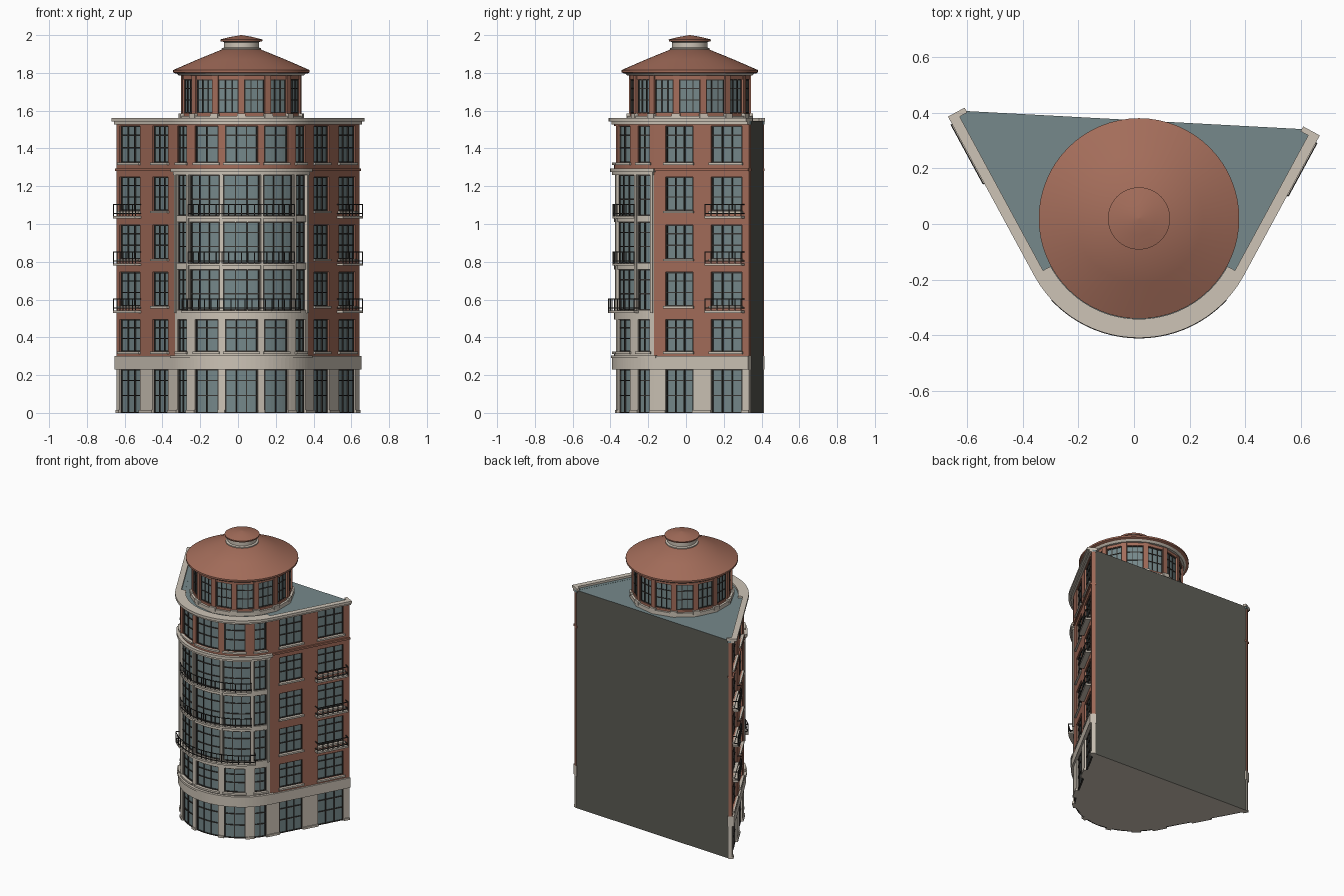
import bpy, bmesh, math
from math import sin, cos, pi, radians
from mathutils import Matrix, Vector

cube = bpy.data.objects.get("Cube")
if cube:
    bpy.data.objects.remove(cube, do_unlink=True)


def material(name, rgb):
    m = bpy.data.materials.new(name)
    m.use_nodes = True
    m.diffuse_color = (*rgb, 1)
    bsdf = next(n for n in m.node_tree.nodes if n.type == 'BSDF_PRINCIPLED')
    bsdf.inputs["Base Color"].default_value = (*rgb, 1)
    bsdf.inputs["Roughness"].default_value = 0.8
    return m


BRICK = material("brick red", (0.37, 0.153, 0.103))
STONE = material("pale stone", (0.61, 0.55, 0.47))
GLASS = material("blue grey glass", (0.18, 0.25, 0.26))
DARK = material("dark metal", (0.04, 0.037, 0.033))
BACK = material("party wall grey", (0.106, 0.106, 0.09))

# Facade path: an arc about (CX, CY) with a tangent straight wall at each end
CX, CY, R = 0.018, 0.02, 0.40
HALF = radians(61.55)
A = R * HALF
LEFT_END, RIGHT_END = -A - 0.65, A + 0.573
GLASS_R = 0.385
parts = {}


def part(name, mat):
    if name not in parts:
        parts[name] = (bmesh.new(), mat)
    return parts[name][0]


def at(t, r):
    a = max(-A, min(A, t)) / R
    s = t - a * R
    return Vector((CX + r * sin(a) + s * cos(a), CY - r * cos(a) + s * sin(a)))


def samples(t0, t1):
    stops = [t0, t1] + [A * k / 18 for k in range(-18, 19) if t0 + 1e-4 < A * k / 18 < t1 - 1e-4]
    return sorted(stops)


def band(name, mat, t0, t1, r0, r1, z0, z1):
    """Solid strip that follows the facade path."""
    bm = part(name, mat)
    rings = []
    for t in samples(t0, t1):
        i, o = at(t, r0), at(t, r1)
        rings.append([bm.verts.new((*p, z)) for p, z in ((i, z0), (o, z0), (o, z1), (i, z1))])
    for a, b in zip(rings, rings[1:]):
        for k in range(4):
            bm.faces.new((a[k], b[k], b[k - 3], a[k - 3]))
    bm.faces.new(rings[0])
    bm.faces.new(rings[-1][::-1])


def window(t0, t1, z0, z1):
    """Dark frame with mullions and transoms."""
    lo, hi, w = GLASS_R - 0.005, GLASS_R + 0.007, 0.006
    cols = 3 if t1 - t0 > 0.14 else 2
    for k in range(cols + 1):
        t = t0 + (t1 - t0 - w) * k / cols
        band("window_frames", DARK, t, t + w, lo, hi, z0, z1)
    for f in (0, 0.4, 0.75, 1):
        z = z0 + (z1 - z0 - w) * f
        band("window_frames", DARK, t0, t1, lo, hi - 0.001, z, z + w)


def wall_row(name, mat, t0, t1, base, top, z0, z1, wins, sill=True):
    """One storey of wall with openings between z0 and z1."""
    r0 = GLASS_R - 0.01
    if z0 > base:
        band(name, mat, t0, t1, r0, R, base, z0)
    if top > z1:
        band(name, mat, t0, t1, r0, R, z1, top)
    edges = [t0] + [e for w in wins for e in w] + [t1]
    for a, b in zip(edges[::2], edges[1::2]):
        band(name, mat, a, b, r0, R, z0, z1)
        if base == 0:
            band("pier_feet", STONE, a, b, r0, R + 0.007, 0, 0.015)
    for a, b in wins:
        window(a, b, z0, z1)
        if sill:
            band("window_sills", STONE, a - 0.008, b + 0.008, r0, R + 0.012, z0 - 0.012, z0)


def railing(t0, t1, r0, r1, z, h=0.075):
    """Balcony slab with a metal balustrade."""
    w = 0.004
    band("balcony_slabs", STONE, t0, t1, r0, r1, z, z + 0.012)
    for k in (0.022, h - 0.005):
        band("balcony_rails", DARK, t0, t1, r1 - w, r1, z + k, z + k + 0.005)
        for e in (t0, t1 - w):
            band("balcony_rails", DARK, e, e + w, r0, r1 - w, z + k, z + k + 0.005)
    n = round((t1 - t0) / 0.034)
    for k in range(n + 1):
        t = t0 + (t1 - t0 - w) * k / n
        band("balcony_rails", DARK, t, t + w, r1 - w, r1, z + 0.01, z + h)


def arc_windows(degrees):
    right = [(radians(a) * R, radians(b) * R) for a, b in degrees]
    c = right[0][1]
    return [(-b, -a) for a, b in right[:0:-1]] + [(-c, c)] + right[1:]


# Solid core: glass front, blank rear wall, flat roof and stone underside
bm = bmesh.new()
outline = [at(t, GLASS_R) for t in samples(LEFT_END, RIGHT_END)]
face = bm.faces.new([bm.verts.new((*p, 0)) for p in outline])
ext = bmesh.ops.extrude_face_region(bm, geom=[face])
bmesh.ops.translate(bm, vec=(0, 0, 1.545), verts=[v for v in ext["geom"] if isinstance(v, bmesh.types.BMVert)])
bmesh.ops.recalc_face_normals(bm, faces=bm.faces)
for f in bm.faces:
    f.material_index = 2 if f.normal.z < -0.5 else 1 if f.normal.y > 0.9 else 0
mesh = bpy.data.meshes.new("building_core")
bm.to_mesh(mesh)
bm.free()
core = bpy.data.objects.new("building_core", mesh)
bpy.context.collection.objects.link(core)
for m in (GLASS, BACK, STONE):
    mesh.materials.append(m)

# Storeys: base, top, window bottom, window top
storeys = [(0, 0.23, 0, 0.23), (0.30, 0.53, 0.325, 0.495), (0.53, 0.78, 0.565, 0.745),
           (0.78, 1.03, 0.815, 0.995), (1.03, 1.28, 1.07, 1.25), (1.28, 1.53, 1.325, 1.52)]
left_wins = [(-A - 0.615, -A - 0.39), (-A - 0.25, -A - 0.075)]
right_wins = [(A + 0.07, A + 0.235), (A + 0.345, A + 0.53)]
narrow = arc_windows([(0, 12.6), (18, 38), (46.5, 58)])
wide = arc_windows([(0, 14.2), (17.2, 43.3), (46.2, 58.5)])
for i, (base, top, z0, z1) in enumerate(storeys):
    side, side_mat = ("ground_walls", STONE) if i == 0 else ("brick_walls", BRICK)
    wall_row(side, side_mat, LEFT_END, -A, base, top, z0, z1, left_wins, i > 0)
    wall_row(side, side_mat, A, RIGHT_END, base, top, z0, z1, right_wins, i > 0)
    if 2 <= i <= 4:
        # Tall bay glazing with balconies
        wall_row("stone_bay", STONE, -A, A, base, top, base + 0.014, top - 0.02, wide, False)
        railing(LEFT_END + 0.03, -A - 0.375, R - 0.01, 0.436, base)
        railing(A + 0.325, A + 0.545, R - 0.01, 0.436, base)
        reach, deg = (0.432, 47) if i == 2 else (0.41, 44)
        railing(-radians(deg) * R, radians(deg) * R, R - 0.01, reach, base)
    else:
        bay, bay_mat = ("brick_walls", BRICK) if i == 5 else ("stone_bay", STONE)
        wall_row(bay, bay_mat, -A, A, base, top, z0, z1, narrow, i > 0)

# Slim columns on the curved bay
for d in (-60, -44.7, -15.7, 15.7, 44.7, 60):
    t = radians(d) * R
    band("bay_columns", STONE, t - 0.007, t + 0.007, R - 0.01, R + 0.008, 0.53, 1.27)

# Horizontal mouldings
band("ground_band", STONE, LEFT_END, RIGHT_END, 0.37, 0.412, 0.23, 0.30)
band("ground_band", STONE, -A - 0.02, A + 0.02, 0.37, 0.418, 0.29, 0.305)
band("bay_cornice", STONE, -A, A, 0.37, 0.412, 1.26, 1.275)
band("bay_cornice", STONE, -A - 0.01, A + 0.01, 0.37, 0.422, 1.275, 1.295)
band("roof_cornice", STONE, -A, A, 0.362, 0.415, 1.527, 1.542)
band("roof_cornice", STONE, -A, A, 0.362, 0.43, 1.542, 1.56)
for a, b in ((LEFT_END, -A), (A, RIGHT_END)):
    band("string_course", BRICK, a, b, 0.37, 0.41, 1.28, 1.293)
    band("roof_edge", GLASS, a, b, 0.37, 0.394, 1.528, 1.546)
    band("roof_cornice", STONE, a, b, 0.393, 0.415, 1.527, 1.542)
    band("roof_cornice", STONE, a, b, 0.393, 0.43, 1.542, 1.56)
# Cornice returns at the rear corners
band("roof_cornice", STONE, LEFT_END, LEFT_END + 0.02, 0.362, 0.395, 1.542, 1.56)
band("roof_cornice", STONE, RIGHT_END - 0.02, RIGHT_END, 0.362, 0.395, 1.542, 1.56)


def lathe(name, mat, profile, n=64):
    """Closed turned solid about the rotunda axis."""
    bm = part(name, mat)
    rings = [[bm.verts.new((CX + r * sin(2 * pi * k / n), CY - r * cos(2 * pi * k / n), z))
              for k in range(n)] for r, z in profile]
    for a, b in zip(rings, rings[1:]):
        for k in range(n):
            bm.faces.new((a[k - 1], a[k], b[k], b[k - 1]))
    bm.faces.new(rings[0][::-1])
    bm.faces.new(rings[-1])


def drum_box(name, mat, angle, x, z0, z1, r0, r1, w):
    m = (Matrix.Translation((CX, CY, 0)) @ Matrix.Rotation(angle, 4, 'Z')
         @ Matrix.Translation((x, -(r0 + r1) / 2, (z0 + z1) / 2)) @ Matrix.Diagonal((w, r1 - r0, z1 - z0, 1)))
    bmesh.ops.create_cube(part(name, mat), size=1, matrix=m)


# Rooftop rotunda with fourteen glazed sides
N = 14
lathe("rotunda_glass", GLASS, [(0.311, 1.54), (0.311, 1.79)], N)
lathe("rotunda_base", STONE, [(0.336, 1.54), (0.336, 1.572)], N)
lathe("rotunda_brick", BRICK, [(0.321, 1.572), (0.321, 1.588)], N)
lathe("rotunda_brick", BRICK, [(0.321, 1.765), (0.321, 1.79)], N)
for i in range(N):
    pier, side = 2 * pi * i / N, 2 * pi * (i + 0.5) / N
    drum_box("rotunda_brick", BRICK, pier, 0, 1.57, 1.785, 0.29, 0.323, 0.034)
    drum_box("rotunda_base", STONE, pier, 0, 1.56, 1.585, 0.3, 0.336, 0.045)
    for x in (-0.051, -0.018, 0.018, 0.051):
        drum_box("rotunda_frames", DARK, side, x, 1.588, 1.765, 0.298, 0.309, 0.005)
    for z in (1.588, 1.655, 1.715, 1.759):
        drum_box("rotunda_frames", DARK, side, 0, z, z + 0.005, 0.298, 0.308, 0.106)

# Conical roof, lantern and cap
lathe("rotunda_eave", STONE, [(0.33, 1.785), (0.345, 1.80)])
lathe("rotunda_roof", BRICK, [(0.35, 1.797), (0.361, 1.803), (0.361, 1.815), (0.345, 1.822),
                              (0.23, 1.872), (0.10, 1.925)])
lathe("lantern", STONE, [(0.105, 1.918), (0.105, 1.93), (0.093, 1.934), (0.093, 1.962), (0.105, 1.968)])
lathe("lantern_cap", BRICK, [(0.11, 1.967), (0.112, 1.977), (0.06, 1.99), (0.002, 2.0)])

# Turn the collected parts into objects
for name, (bm, mat) in parts.items():
    bmesh.ops.recalc_face_normals(bm, faces=bm.faces)
    mesh = bpy.data.meshes.new(name)
    bm.to_mesh(mesh)
    bm.free()
    mesh.materials.append(mat)
    ob = bpy.data.objects.new(name, mesh)
    bpy.context.collection.objects.link(ob)
    if name in ("rotunda_roof", "lantern", "lantern_cap", "rotunda_eave"):
        bpy.ops.object.select_all(action='DESELECT')
        ob.select_set(True)
        bpy.context.view_layer.objects.active = ob
        bpy.ops.object.shade_smooth_by_angle(angle=radians(30))
